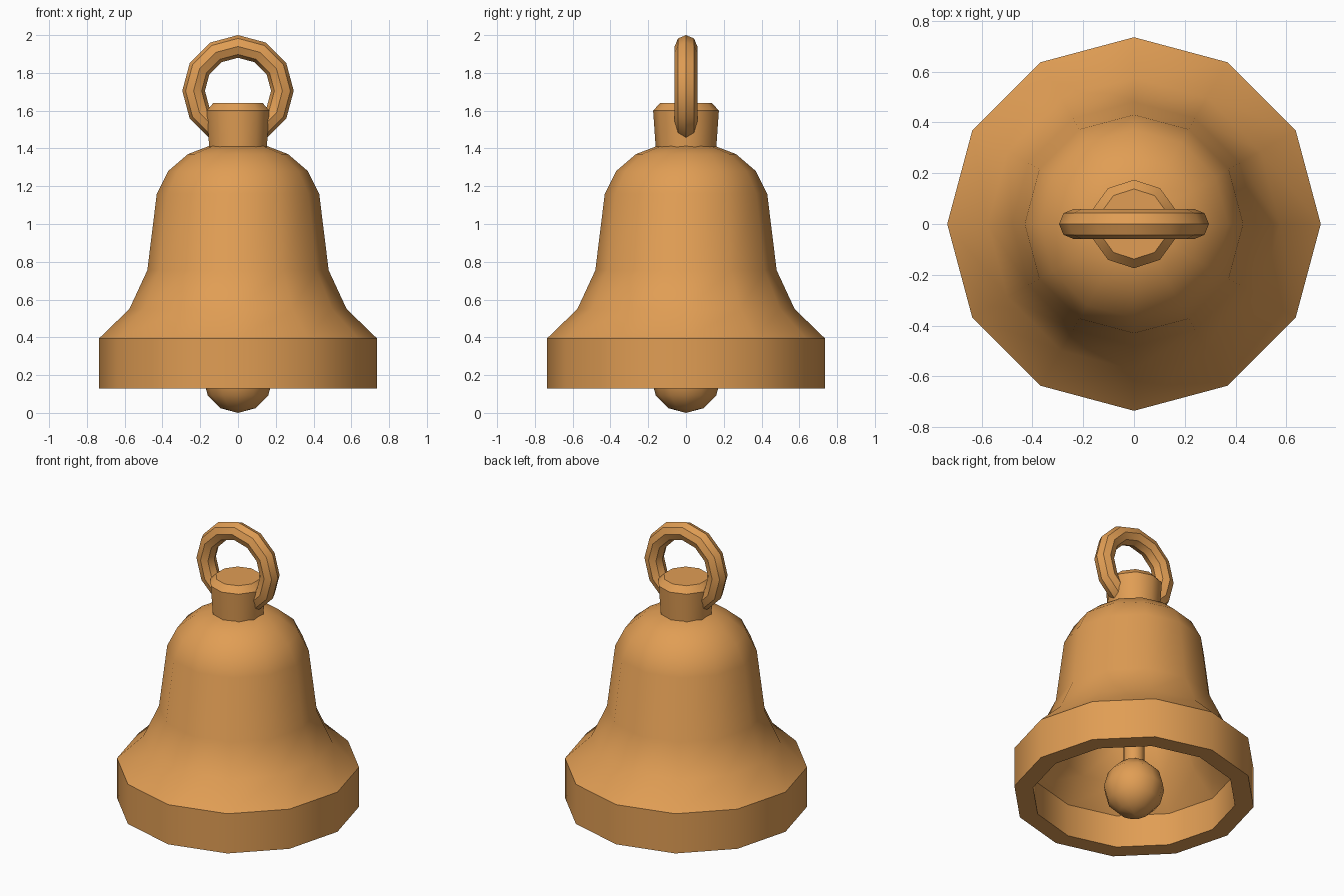
import bpy, math
from math import sin, cos, pi

if "Cube" in bpy.data.objects:
    bpy.data.objects.remove(bpy.data.objects["Cube"])

bronze = bpy.data.materials.new("warm bronze")
bronze.diffuse_color = (0.75, 0.34, 0.089, 1)
bronze.use_nodes = True
bronze.node_tree.nodes["Principled BSDF"].inputs["Base Color"].default_value = bronze.diffuse_color


def finish(name, verts, faces, angle=40):
    mesh = bpy.data.meshes.new(name)
    mesh.from_pydata(verts, [], faces)
    mesh.materials.append(bronze)
    obj = bpy.data.objects.new(name, mesh)
    bpy.context.collection.objects.link(obj)
    bpy.ops.object.select_all(action='DESELECT')
    obj.select_set(True)
    bpy.context.view_layer.objects.active = obj
    bpy.ops.object.mode_set(mode='EDIT')
    bpy.ops.mesh.select_all(action='SELECT')
    bpy.ops.mesh.normals_make_consistent(inside=False)
    bpy.ops.object.mode_set(mode='OBJECT')
    bpy.ops.object.shade_smooth_by_angle(angle=math.radians(angle))
    return obj


def lathe(name, profile, sides):
    """Spin a (radius, z) profile about z; the first and last rings are capped."""
    verts = [(r * cos(pi / 2 + 2 * pi * i / sides), r * sin(pi / 2 + 2 * pi * i / sides), z)
             for r, z in profile for i in range(sides)]
    faces = [(k * sides + i, k * sides + (i + 1) % sides,
              (k + 1) * sides + (i + 1) % sides, (k + 1) * sides + i)
             for k in range(len(profile) - 1) for i in range(sides)]
    last = (len(profile) - 1) * sides
    faces += [tuple(range(sides)), tuple(range(last, last + sides))]
    return finish(name, verts, faces)


# Hollow bell body: inside from the ceiling down, round the lip, then up the outside
lathe("bell_body", [
    (0.10, 1.30), (0.22, 1.265), (0.285, 1.20), (0.318, 1.13), (0.368, 0.72),
    (0.478, 0.487), (0.62, 0.347), (0.62, 0.13), (0.735, 0.13), (0.735, 0.395),
    (0.575, 0.55), (0.48, 0.755), (0.43, 1.16), (0.37, 1.28), (0.265, 1.37),
    (0.155, 1.412)], 12)

# Crown on top
lathe("crown", [(0.16, 1.40), (0.174, 1.60), (0.138, 1.64)], 10)

# Clapper stem and ball
lathe("clapper_stem", [(0.065, 0.25), (0.065, 1.32)], 10)
lathe("clapper_ball", [(max(0.185 * sin(pi * k / 6), 0.001), 0.185 - 0.185 * cos(pi * k / 6))
                       for k in range(7)], 12)

# Hanging ring, upright in the x-z plane
N, M = 12, 8
verts, faces = [], []
for i in range(N):
    a = 2 * pi * i / N
    for j in range(M):
        b = 2 * pi * j / M
        r = 0.235 + 0.06 * cos(b)
        verts.append((r * cos(a), 0.06 * sin(b), 1.705 + r * sin(a)))
        faces.append((i * M + j, i * M + (j + 1) % M,
                      (i + 1) % N * M + (j + 1) % M, (i + 1) % N * M + j))
finish("hanging_ring", verts, faces)
